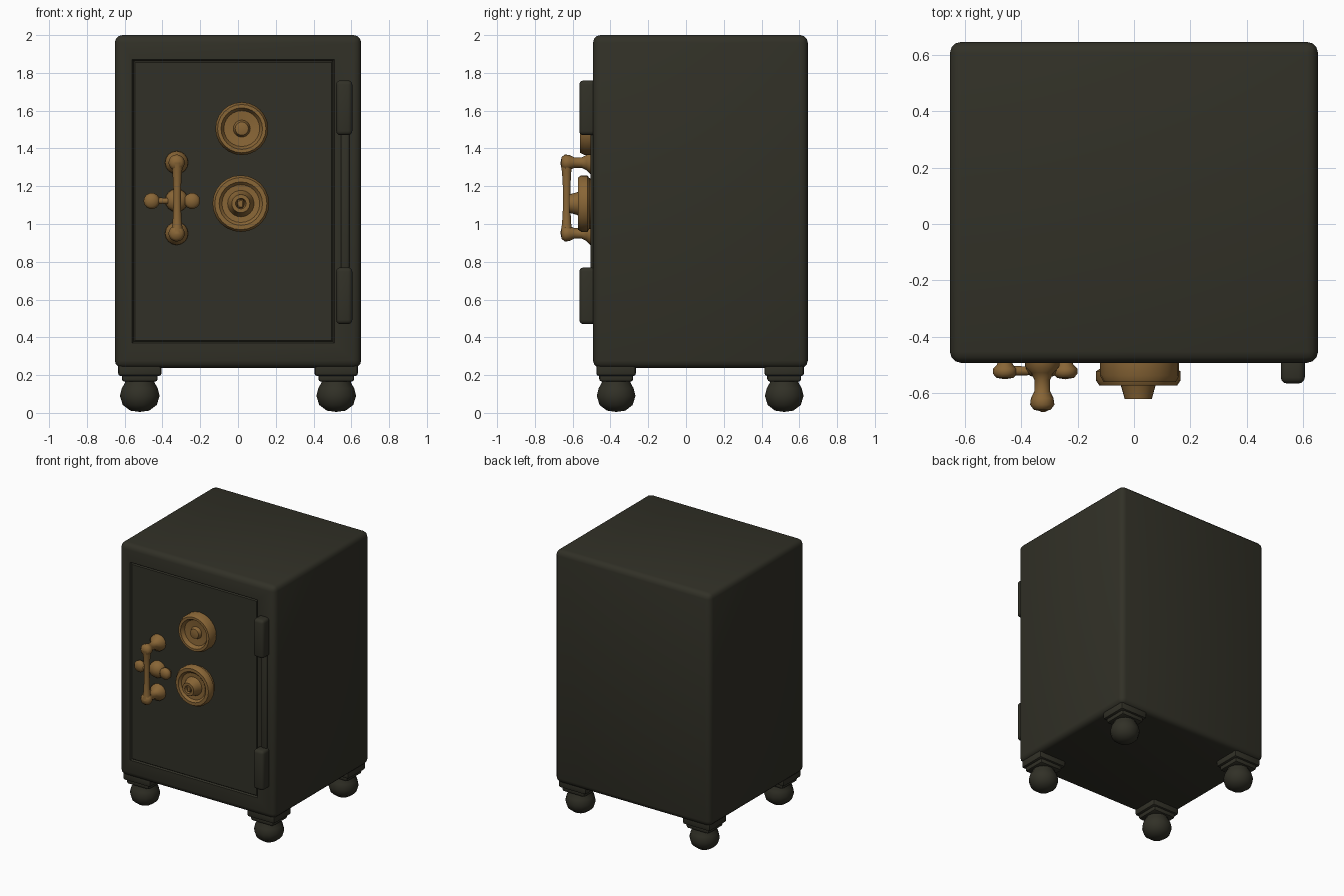
import bpy, bmesh, math
from mathutils import Matrix, Vector

cube = bpy.data.objects.get("Cube")
if cube:
    bpy.data.objects.remove(cube, do_unlink=True)

FRONT = -0.492  # y of the front surface


def material(name, color):
    m = bpy.data.materials.new(name)
    m.use_nodes = True
    m.diffuse_color = color
    bsdf = m.node_tree.nodes["Principled BSDF"]
    bsdf.inputs["Base Color"].default_value = color
    bsdf.inputs["Roughness"].default_value = 0.7
    return m


IRON = material("dark iron", (0.031, 0.030, 0.020, 1))
BRASS = material("aged brass", (0.25, 0.132, 0.037, 1))


def finish(name, bm, mat, angle=40):
    bmesh.ops.recalc_face_normals(bm, faces=bm.faces)
    mesh = bpy.data.meshes.new(name)
    bm.to_mesh(mesh)
    bm.free()
    mesh.materials.append(mat)
    ob = bpy.data.objects.new(name, mesh)
    bpy.context.collection.objects.link(ob)
    bpy.ops.object.select_all(action='DESELECT')
    ob.select_set(True)
    bpy.context.view_layer.objects.active = ob
    bpy.ops.object.shade_smooth_by_angle(angle=math.radians(angle))
    return ob


def rounded_box(lo, hi, radius, segments=3):
    bm = bmesh.new()
    bmesh.ops.create_cube(bm, size=1)
    lo, hi = Vector(lo), Vector(hi)
    bmesh.ops.scale(bm, vec=hi - lo, verts=bm.verts)
    bmesh.ops.translate(bm, vec=(lo + hi) / 2, verts=bm.verts)
    bmesh.ops.bevel(bm, geom=bm.edges[:], offset=radius, segments=segments,
                    profile=0.5, affect='EDGES')
    return bm


def lathe(name, profile, place, mat, sides=20, angle=40):
    """Spin (radius, height) points around z, then place the result."""
    bm = bmesh.new()
    verts = [bm.verts.new((r, 0, h)) for r, h in profile]
    edges = [bm.edges.new(pair) for pair in zip(verts, verts[1:])]
    bmesh.ops.spin(bm, geom=verts + edges, cent=(0, 0, 0), axis=(0, 0, 1),
                   angle=math.tau, steps=sides)
    bmesh.ops.remove_doubles(bm, verts=bm.verts, dist=0.0005)
    bmesh.ops.transform(bm, matrix=place, verts=bm.verts)
    return finish(name, bm, mat, angle)


def on_door(x, z):
    """Lathe axis points out of the front."""
    return Matrix.Translation((x, FRONT, z)) @ Matrix.Rotation(math.pi / 2, 4, 'X')


# Cabinet with a grooved door outline in the front
bm = rounded_box((-0.652, FRONT, 0.237), (0.652, 0.645, 2.0), 0.04)
bm.normal_update()
door = max((f for f in bm.faces if f.normal.y < -0.9), key=lambda f: f.calc_area())
bmesh.ops.inset_region(bm, faces=[door], thickness=0.04)
for v in door.verts:
    v.co.x = -0.56 if v.co.x < 0 else 0.51
    v.co.z = 0.37 if v.co.z < 1 else 1.87
for shift in (0.012, -0.008):
    bmesh.ops.inset_region(bm, faces=[door], thickness=0.01)
    for v in door.verts:
        v.co.y += shift
finish("cabinet", bm, IRON)

# Hinges and the thin rod between them
for label, low, high in (("lower", 0.47, 0.77), ("upper", 1.47, 1.76)):
    bm = rounded_box((0.52, -0.565, low), (0.605, -0.47, high), 0.022)
    finish(label + "_hinge", bm, IRON)
finish("hinge_rod", rounded_box((0.545, -0.505, 0.75), (0.59, -0.47, 1.5), 0.012), IRON)

# Feet: bracket, neck and ball
ball = [(0.0, 0.005), (0.05, 0.012), (0.09, 0.042), (0.105, 0.09),
        (0.095, 0.13), (0.078, 0.16), (0.075, 0.2)]
for side, x in (("right", -0.52), ("left", 0.52)):
    for end, y in (("front", -0.37), ("back", 0.52)):
        lathe(f"{end}_{side}_foot", ball, Matrix.Translation((x, y, 0)), IRON, 14)
        bm = rounded_box((x - 0.095, y - 0.09, 0.165), (x + 0.095, y + 0.09, 0.22), 0.015, 2)
        finish(f"{end}_{side}_foot_neck", bm, IRON)
        bm = rounded_box((x - 0.115, y - 0.105, 0.195), (x + 0.115, y + 0.105, 0.27), 0.015, 2)
        finish(f"{end}_{side}_foot_bracket", bm, IRON)

# Upper dial: raised rim, dished face and small centre knob
lathe("upper_dial", [(0.14, -0.01), (0.14, 0.045), (0.128, 0.068), (0.11, 0.068),
                     (0.095, 0.04), (0.045, 0.035), (0.035, 0.06), (0.0, 0.068)],
      on_door(0.02, 1.505), BRASS, 24)

# Lower dial: thicker drum with a hollow hub
lathe("lower_dial", [(0.13, -0.01), (0.135, 0.02), (0.15, 0.03), (0.15, 0.062),
                     (0.138, 0.08), (0.115, 0.08), (0.1, 0.064), (0.07, 0.062),
                     (0.06, 0.085), (0.048, 0.128), (0.028, 0.128), (0.02, 0.09), (0.0, 0.09)],
      on_door(0.015, 1.108), BRASS, 24)
finish("dial_grip", rounded_box((-0.002, -0.612, 1.085), (0.03, -0.57, 1.13), 0.006, 1), BRASS)

# Pull handle: two flared posts and a slim bar
HX = -0.325
post = [(0.062, -0.01), (0.06, 0.015), (0.04, 0.035), (0.028, 0.06), (0.028, 0.1),
        (0.04, 0.125), (0.043, 0.148), (0.03, 0.166), (0.0, 0.172)]
for label, z, tip in (("upper", 1.325, 1), ("lower", 0.95, -1)):
    lathe(label + "_handle_post", post, on_door(HX, z), BRASS, 16, 60)
bar = [(0.034, 0.0), (0.025, 0.05), (0.021, 0.12), (0.02, 0.19),
       (0.021, 0.255), (0.025, 0.325), (0.034, 0.375)]
lathe("handle_bar", bar, Matrix.Translation((HX + 0.003, -0.632, 0.95)), BRASS, 14)

# Turning lever behind the bar: hub, cross arm and two side knobs
lathe("lever_hub", [(0.062, -0.01), (0.06, 0.02), (0.045, 0.045), (0.0, 0.06)],
      on_door(HX, 1.125), BRASS, 16, 60)
knob = [(0.025, -0.01), (0.028, 0.006), (0.042, 0.02), (0.043, 0.038),
        (0.03, 0.053), (0.0, 0.058)]
for label, x in (("outer", -0.457), ("inner", -0.243)):
    lathe(label + "_lever_knob", knob, on_door(x, 1.122), BRASS, 14, 60)
lathe("lever_arm", [(0.018, 0.0), (0.016, 0.1), (0.018, 0.2)],
      Matrix.Translation((-0.45, -0.52, 1.122)) @ Matrix.Rotation(math.pi / 2, 4, 'Y'),
      BRASS, 10)
